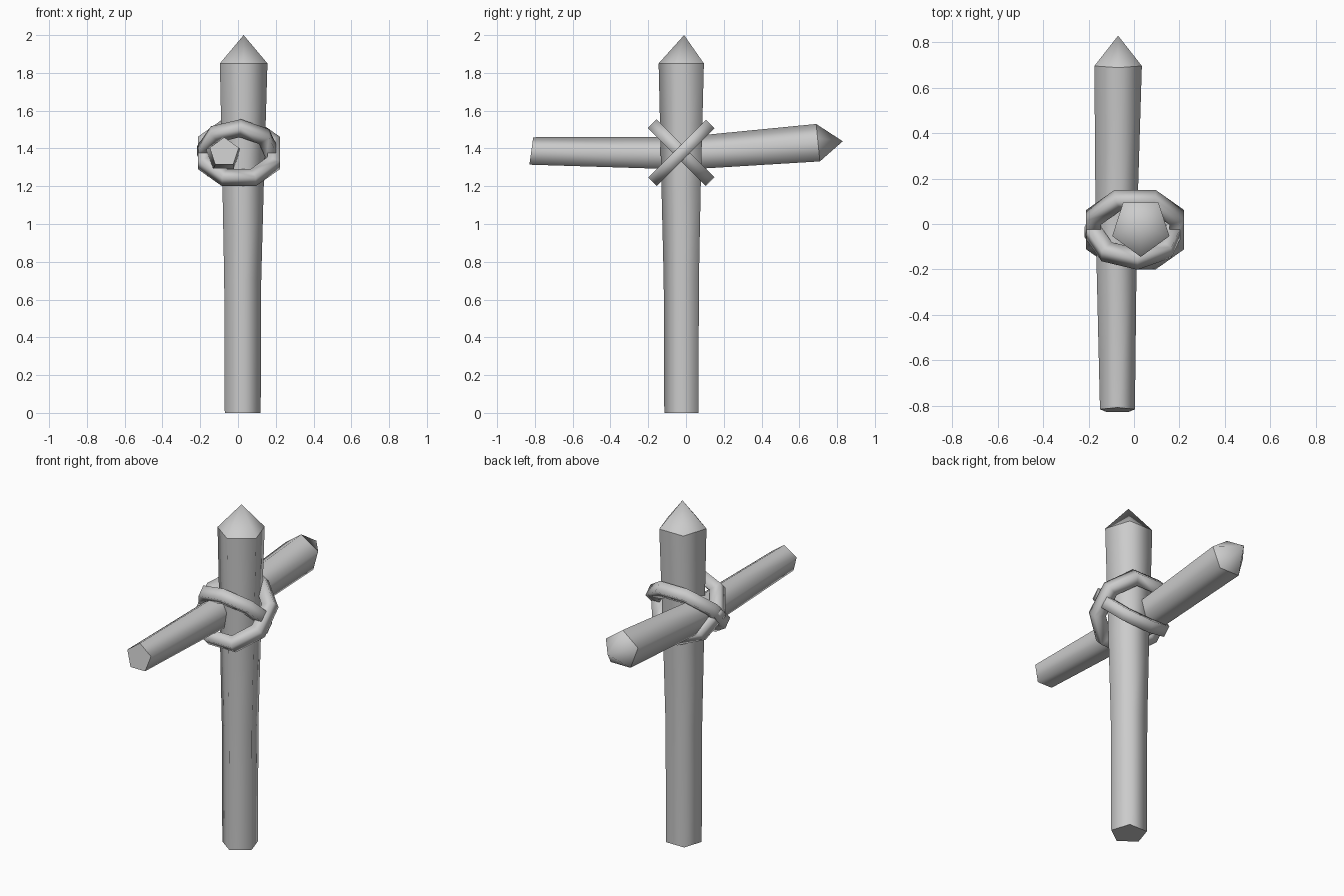
import bpy, bmesh, math
from mathutils import Vector

cube = bpy.data.objects.get("Cube")
if cube:
    bpy.data.objects.remove(cube, do_unlink=True)

grey = bpy.data.materials.new("plain_grey")
grey.use_nodes = True
grey.diffuse_color = (0.6, 0.6, 0.6, 1)
grey.node_tree.nodes["Principled BSDF"].inputs["Base Color"].default_value = (0.6, 0.6, 0.6, 1)


def finish(name, bm, sharp=()):
    """Turn a bmesh into a smooth object that keeps the given edges sharp."""
    bmesh.ops.recalc_face_normals(bm, faces=bm.faces)
    for face in bm.faces:
        face.smooth = True
    for edge in sharp:
        edge.smooth = False
    mesh = bpy.data.meshes.new(name)
    bm.to_mesh(mesh)
    bm.free()
    mesh.materials.append(grey)
    obj = bpy.data.objects.new(name, mesh)
    bpy.context.collection.objects.link(obj)
    return obj


def bridge(bm, a, b):
    for i in range(len(a)):
        j = (i + 1) % len(a)
        bm.faces.new((a[i], a[j], b[j], b[i]))


def stake(name, rings, across, apex):
    """Five-sided pole through rings of (centre, radius, corner direction), with a pointed tip."""
    bm = bmesh.new()
    loops = []
    for centre, radius, corner in rings:
        up = Vector(corner).normalized()
        loop = []
        for k in range(5):
            a = math.tau * k / 5
            loop.append(bm.verts.new(Vector(centre) + radius * (up * math.cos(a) + across * math.sin(a))))
        loops.append(loop)
    for a, b in zip(loops, loops[1:]):
        bridge(bm, a, b)
    bm.faces.new(loops[0])
    tip = bm.verts.new(apex)
    for k in range(5):
        bm.faces.new((loops[-1][k], loops[-1][(k + 1) % 5], tip))
    sharp = [bm.edges.get((l[k], l[(k + 1) % 5])) for l in (loops[0], loops[-1]) for k in range(5)]
    return finish(name, bm, sharp)


def binding(name, centre, slope, radius, turn, width=0.065, depth=0.07):
    """Eight-sided square band lying in the plane of x and a diagonal in y and z."""
    bm = bmesh.new()
    x = Vector((1, 0, 0))
    diagonal = Vector((0, slope, 1)).normalized()
    side = x.cross(diagonal)
    loops = []
    for k in range(8):
        a = math.tau * k / 8 + turn
        out = diagonal * math.cos(a) + x * math.sin(a)
        loops.append([bm.verts.new(Vector(centre) + out * (radius - d * depth) + side * s * width / 2)
                      for d, s in ((0, -1), (0, 1), (1, 1), (1, -1))])
    for k in range(8):
        bridge(bm, loops[k], loops[(k + 1) % 8])
    return finish(name, bm)


# Upright post, widening toward its point
front = (0, -1, 0)
stake("upright_post",
      [((0.025, -0.015, 0), 0.1, front),
       ((0.025, -0.015, 0.7), 0.103, front),
       ((0.027, -0.015, 1.2), 0.115, front),
       ((0.03, -0.0125, 1.85), 0.1325, front)],
      Vector((1, 0, 0)), (0.03, -0.01, 2.0))

# Cross beam, slightly bent, pointed at the back
stake("cross_beam",
      [((-0.073, -0.82, 1.379), 0.081, (0, 0.14, 1)),
       ((-0.078, 0.0, 1.366), 0.096, (0, 0, 1)),
       ((-0.07, 0.70, 1.42), 0.11, (0, -0.1, 1))],
      Vector((1, 0, 0)), (-0.07, 0.83, 1.438))

# Crossed lashings
binding("front_binding", (0.0, -0.025, 1.378), -1, 0.218, math.radians(4))
binding("back_binding", (0.005, -0.025, 1.376), 1, 0.234, math.radians(22.5))
